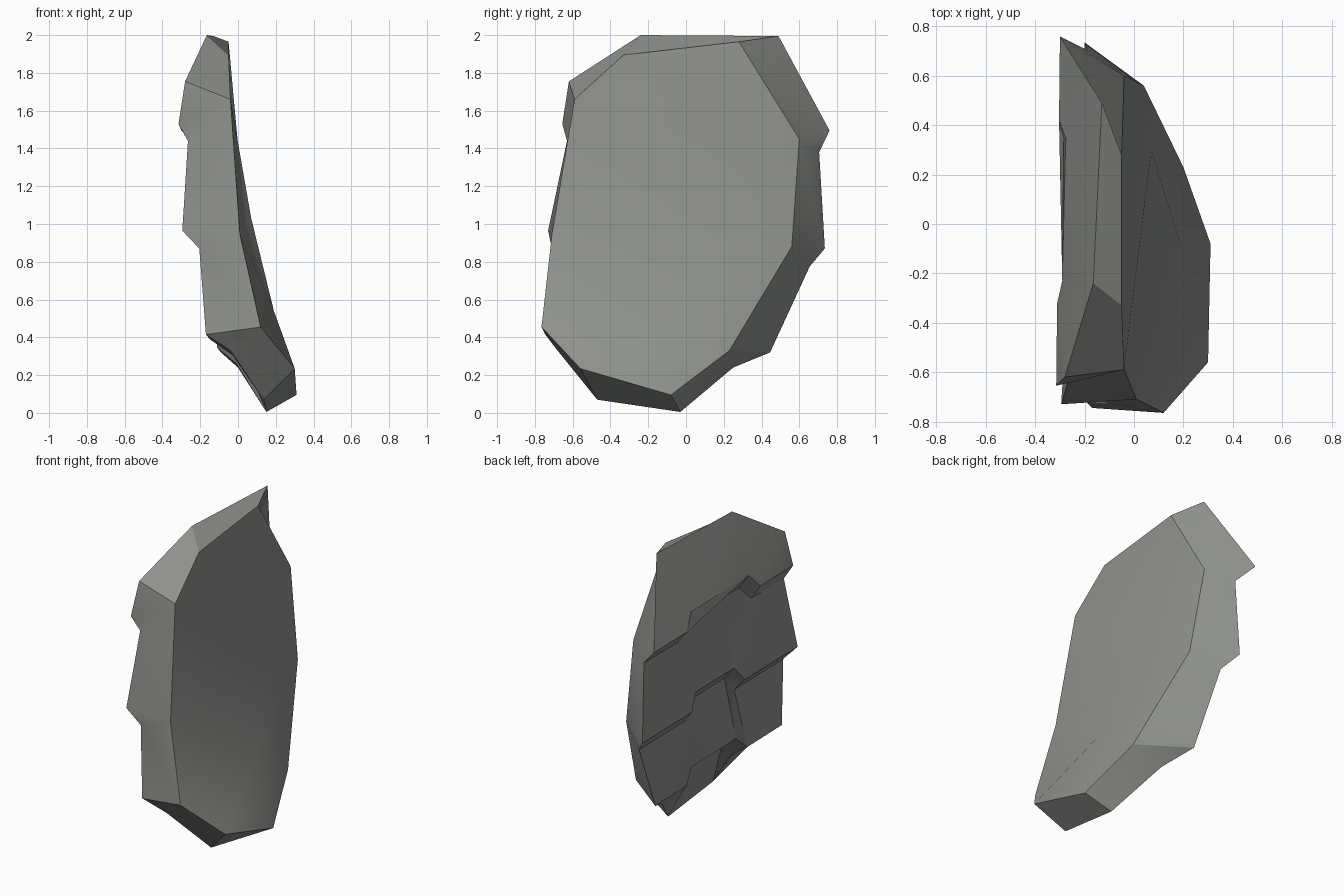
import bpy, bmesh
from mathutils import Vector

if "Cube" in bpy.data.objects:
    bpy.data.objects.remove(bpy.data.objects["Cube"])

V = Vector
metal = bpy.data.materials.new("grey_metal")
metal.diffuse_color = (0.27, 0.285, 0.26, 1)
metal.use_nodes = True
metal.node_tree.nodes["Principled BSDF"].inputs["Base Color"].default_value = metal.diffuse_color

# Inner rim loop, from the top front corner round the back to the front
A, B, C = V((-.04, -.59, 1.66)), V((-.05, -.33, 1.895)), V((-.05, .28, 1.965))
D, E, F = V((-.04, .60, 1.45)), V((.04, .56, .88)), V((.20, .23, .33))
G, H = V((.31, -.08, .095)), V((.30, -.56, .235))
I, J = V((.12, -.765, .455)), V((.01, -.71, .945))
# Crease inside the hollow
K, L, M = V((.0, .35, 1.42)), V((.07, .30, 1.03)), V((.19, -.09, .54))
# Top and bottom corners of the outer shell
top_f, top_b, brow = V((-.165, -.24, 2)), V((-.13, .49, 1.995)), V((-.28, -.62, 1.755))
low_b, low_f = V((.15, -.03, .005)), V((.135, -.47, .07))


def stepped_edge(back, front, stops, rise):
    """Lower plate edge from back to front with a raised middle notch."""
    p = [back.lerp(front, s) for s in stops]
    lift = V((.02, 0, rise))
    return [back, p[0], p[1] + lift, p[2] + lift, p[3], front]


# Each lap: plate edge, then the recessed edge where the next plate starts
laps = []
for b, f, b2, f2, stops, rise in (
    ((-.30, .76, 1.495), (-.315, -.655, 1.53), (-.19, .705, 1.38), (-.265, -.63, 1.44),
     (.24, .29, .70, .765), .10),
    ((-.20, .735, .87), (-.295, -.73, .965), (-.12, .655, .775), (-.205, -.71, .87),
     (.32, .36, .61, .66), .10),
    ((-.09, .445, .32), (-.17, -.745, .415), (.0, .25, .24), (-.04, -.68, .33),
     (.25, .305, .66, .727), .085),
):
    laps.append((stepped_edge(V(b), V(f), stops, rise),
                 stepped_edge(V(b2), V(f2), stops, rise)))

bm = bmesh.new()
cache = {}


def face(*pts):
    vs = []
    for p in pts:
        key = tuple(round(c, 4) for c in p)
        if key not in cache:
            cache[key] = bm.verts.new(p)
        vs.append(cache[key])
    return bm.faces.new(vs)


# Overlapping outer plates
(e1, r1), (e2, r2), (e3, r3) = laps
face(top_f, top_b, *e1, brow)
face(*reversed(r1), *e2)
face(*reversed(r2), *e3)
face(*reversed(r3), low_b, low_f)

# Undersides of the laps, closed to the rim at each end
for (edge, rec), back_pt, front_pt in zip(laps, (D, E, F), (A, J, I)):
    for i in range(5):
        face(edge[i], rec[i], rec[i + 1], edge[i + 1])
    face(edge[0], back_pt, rec[0])
    face(edge[5], rec[5], front_pt)

# Thickness around the rim
for q in ((A, B, top_f, brow), (B, C, top_b, top_f), (C, D, e1[0], top_b),
          (D, E, e2[0], r1[0]), (E, F, e3[0], r2[0]), (F, G, low_b, r3[0]),
          (G, H, low_f, low_b), (H, I, r3[5], low_f), (I, J, r2[5], e3[5]),
          (J, A, r1[5], e2[5]), (A, brow, e1[5])):
    face(*q)

# Hollow inner side
for q in ((A, B, C, K), (A, K, L, J), (J, L, M, I), (I, M, H),
          (C, D, K), (D, E, L, K), (E, F, M, L), (F, G, H, M)):
    face(*q)

bmesh.ops.triangulate(bm, faces=[f for f in bm.faces if len(f.verts) > 4])
bmesh.ops.recalc_face_normals(bm, faces=bm.faces[:])
me = bpy.data.meshes.new("layered_armor_plate")
bm.to_mesh(me)
bm.free()
me.materials.append(metal)
plate = bpy.data.objects.new("layered_armor_plate", me)
bpy.context.collection.objects.link(plate)
bpy.context.view_layer.objects.active = plate
plate.select_set(True)
bpy.ops.object.shade_smooth_by_angle(angle=0.5)
